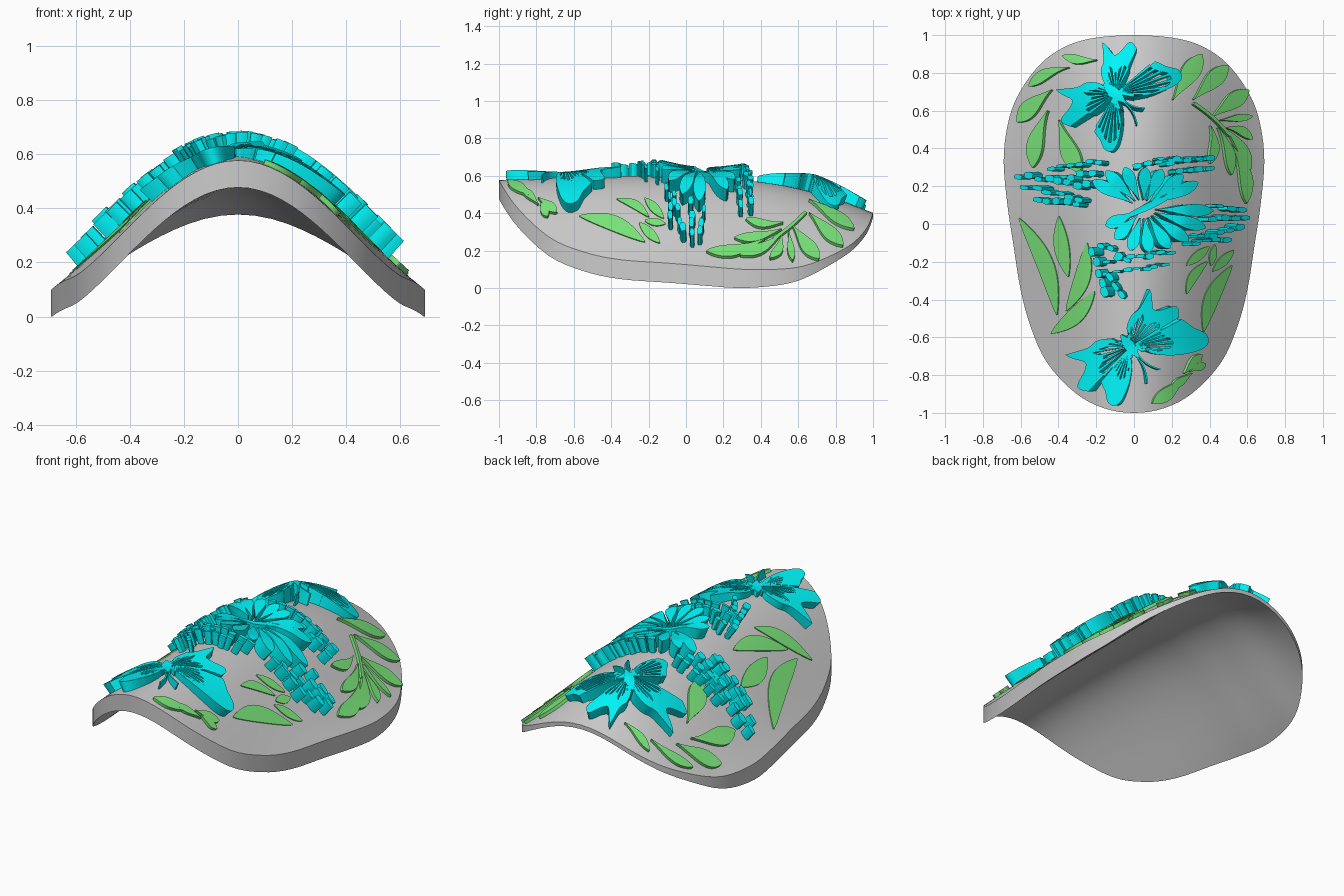
import bpy, bmesh, random
from math import sin, cos, pi, radians
from mathutils import Vector

if "Cube" in bpy.data.objects:
    bpy.data.objects.remove(bpy.data.objects["Cube"])

random.seed(4)


def curve(tab, x):
    """Smooth interpolation through (x, value) pairs."""
    n = len(tab)
    x = min(max(x, tab[0][0]), tab[-1][0])
    i = max(k for k in range(n - 1) if tab[k][0] <= x)

    def slope(k):
        a, b = tab[max(k - 1, 0)], tab[min(k + 1, n - 1)]
        return (b[1] - a[1]) / (b[0] - a[0])
    (x0, y0), (x1, y1) = tab[i], tab[i + 1]
    d = x1 - x0
    t = (x - x0) / d
    return ((2*t**3 - 3*t*t + 1) * y0 + (t**3 - 2*t*t + t) * d * slope(i)
            + (3*t*t - 2*t**3) * y1 + (t**3 - t*t) * d * slope(i + 1))


# Shell shape: crest height, sideways droop and thickness along y
CREST = [(-1, .58), (-.5, .6), (0, .6), (.35, .575), (.55, .545), (.78, .487), (1, .405)]
DROOP = [(-1, 1.12), (-.5, 1.09), (0, 1.01), (.34, .96), (.6, .91), (.88, .77), (1, .7)]
THICK = [(-1, .1), (.2, .103), (.5, .085), (.75, .05), (1, .025)]
HALF = [(0, -1), (.16, -.975), (.31, -.895), (.46, -.735), (.545, -.55), (.6, -.35), (.64, -.1),
        (.67, .1), (.69, .33), (.67, .52), (.62, .67), (.52, .82), (.4, .92), (.24, .98), (0, 1)]


def height(x, y):
    return curve(CREST, y) - curve(DROOP, y) * .299 * (1 - cos(pi * x / .95))


def normal(x, y):
    e = .005
    return Vector((height(x - e, y) - height(x + e, y),
                   height(x, y - e) - height(x, y + e), 2 * e)).normalized()


def finish(name, bm, colour=None, drop=0):
    bmesh.ops.recalc_face_normals(bm, faces=bm.faces)
    me = bpy.data.meshes.new(name)
    bm.to_mesh(me)
    bm.free()
    ob = bpy.data.objects.new(name, me)
    bpy.context.collection.objects.link(ob)
    ob.location.z = -drop
    if colour:
        mat = bpy.data.materials.get(colour[0]) or bpy.data.materials.new(colour[0])
        mat.diffuse_color = colour[1]
        mat.use_nodes = True
        mat.node_tree.nodes["Principled BSDF"].inputs["Base Color"].default_value = mat.diffuse_color
        me.materials.append(mat)
    bpy.ops.object.select_all(action='DESELECT')
    ob.select_set(True)
    bpy.context.view_layer.objects.active = ob
    bpy.ops.object.shade_smooth_by_angle(angle=radians(35))


# Shell: rings scaled from the egg outline, top and bottom skins
m = len(HALF) - 1
xs = [(-1, -HALF[1][0])] + [(i, p[0]) for i, p in enumerate(HALF)] + [(m + 1, -HALF[-2][0])]
ys = [(-1, HALF[1][1])] + [(i, p[1]) for i, p in enumerate(HALF)] + [(m + 1, HALF[-2][1])]
right = [(curve(xs, i * m / 56), curve(ys, i * m / 56)) for i in range(57)]
rim = right + [(-x, y) for x, y in right[-2:0:-1]]
N, RINGS = len(rim), 18
bm = bmesh.new()
skins = []
for low in (0, 1):
    z = lambda x, y: height(x, y) - low * curve(THICK, y)
    mid = bm.verts.new((0, 0, z(0, 0)))
    rings = [[bm.verts.new((x * r / RINGS, y * r / RINGS, z(x * r / RINGS, y * r / RINGS)))
              for x, y in rim] for r in range(1, RINGS + 1)]
    for j in range(N):
        k = (j + 1) % N
        bm.faces.new((mid, rings[0][j], rings[0][k]))
        for a, b in zip(rings, rings[1:]):
            bm.faces.new((a[j], b[j], b[k], a[k]))
    skins.append(rings[-1])
for j in range(N):
    k = (j + 1) % N
    bm.faces.new((skins[0][j], skins[1][j], skins[1][k], skins[0][k]))
DROP = min(v.co.z for v in bm.verts)
finish("shell", bm, None, DROP)

TEAL = ("teal", (0, .9, .93, 1))
GREEN = ("green", (.2, .8, .2, 1))


def loft(bm, A, B, h, cols=3, sink=.012):
    """Slab draped on the shell between two plan-view polylines; h is a height or h(x, y)."""
    T, L = [], []
    for a, b in zip(A, B):
        T.append([])
        L.append([])
        for c in range(cols + 1):
            t = c / cols
            x, y = a[0] + (b[0] - a[0]) * t, a[1] + (b[1] - a[1]) * t
            up = h(x, y) if callable(h) else h
            n = normal(x, y)
            x, y = x - n.x * up, y - n.y * up
            p = Vector((x, y, height(x, y)))
            T[-1].append(bm.verts.new(p + n * up))
            L[-1].append(bm.verts.new(p - n * sink))
    for g in (T, L):
        for r, s in zip(g, g[1:]):
            for c in range(cols):
                bm.faces.new((r[c], r[c + 1], s[c + 1], s[c]))
    loop = lambda g: g[0] + [r[-1] for r in g[1:-1]] + g[-1][::-1] + [r[0] for r in g[-2:0:-1]]
    t, l = loop(T), loop(L)
    for i in range(len(t)):
        k = (i + 1) % len(t)
        bm.faces.new((t[i], t[k], l[k], l[i]))


def strip(bm, p, q, h, width, bend=0, segs=10, cols=2):
    """Slab along a bent line, width(t) giving its half width."""
    p, q = Vector(p), Vector(q)
    d = q - p
    side = Vector((-d.y, d.x)).normalized()
    mids = [p + d * (i / segs) + side * bend * sin(pi * i / segs) for i in range(segs + 1)]
    loft(bm, [c + side * width(i / segs) for i, c in enumerate(mids)],
         [c - side * width(i / segs) for i, c in enumerate(mids)], h, cols)


# Leaves: base x, y, tip x, y, width, bend
RAISED = [(.21, .66, .36, .9, .095, 0), (.32, .66, .5, .84, .085, 0), (.42, .57, .61, .71, .08, 0),
          (.46, .55, .63, .57, .035, 0), (.48, .51, .63, .45, .045, .02), (.48, .51, .62, .29, .055, .02),
          (.52, .42, .6, .11, .065, .03), (.45, .51, .52, .26, .05, .02), (.41, .52, .41, .32, .045, .02),
          (-.2, .87, -.38, .89, .045, .01), (-.35, .83, -.56, .73, .055, -.02), (-.44, .71, -.62, .54, .085, -.01),
          (-.46, .6, -.54, .3, .08, -.02), (-.4, .55, -.29, .27, .09, -.01), (.27, -.81, .1, -.95, .065, .01),
          (.31, -.79, .2, -.87, .04, 0), (.27, -.79, .36, -.69, .045, 0), (.3, -.78, .38, -.74, .04, 0)]
INLAID = [(-.41, -.48, -.61, .03, .085, -.04), (-.35, -.28, -.4, .04, .075, .01), (-.36, -.46, -.25, -.1, .08, -.03),
          (-.44, -.58, -.21, -.36, .08, -.02), (.28, -.22, .4, -.12, .045, 0), (.41, -.22, .43, -.11, .035, 0),
          (.42, -.25, .53, -.14, .045, 0), (.37, -.57, .52, -.22, .075, .03), (.28, -.37, .39, -.2, .045, .02)]
for name, leaves, h, skew in (("raised_leaves", RAISED, .018, 1.6), ("inlaid_leaves", INLAID, .006, 1)):
    bm = bmesh.new()
    for x0, y0, x1, y1, w, b in leaves:
        strip(bm, (x0, y0), (x1, y1), h,
              lambda t: .002 + w / 2 * abs(sin(pi * t ** skew)) ** .85, b, 18, 4)
    if h > .01:
        strip(bm, (.32, .64), (.51, .47), h, lambda t: .008, .01)
    finish(name, bm, GREEN, DROP)

# Small butterflies: wing outlines as (angle from head, radius)
FORE = [(34, .13), (42, .27), (51, .4), (60, .41), (68, .35), (79, .31)]
HIND = [(82, .3), (92, .325), (100, .26), (110, .235), (119, .3), (122, .32), (126, .22), (138, .17), (152, .1)]


def butterfly(name, cx, cy, head, left, solid_fore, solid_hind, size, turn, high, fall):
    c = Vector((cx, cy))
    rise = lambda x, y: high - fall * (Vector((x, y)) - c).length
    bm = bmesh.new()
    for sgn, scales in ((1, (size, size)), (-1, (size * left[0], size * left[1]))):
        for wing, solid, scale, spin in ((FORE, solid_fore, scales[0], 0), (HIND, solid_hind, scales[1], turn)):
            def at(a, r):
                t = radians(head + sgn * (a + spin))
                return c + Vector((cos(t), sin(t))) * r * scale
            a0, a1 = wing[0][0], wing[-1][0]
            angs = [a0 + (a1 - a0) * i / 28 for i in range(29)]
            rad = [curve(wing, a) for a in angs]
            # outer solid part of the wing, then the thin veins
            loft(bm, [at(a, r * solid) for a, r in zip(angs, rad)],
                 [at(a, r) for a, r in zip(angs, rad)], rise, 4)
            for i in range(0, 29, 4):
                strip(bm, at(angs[i], .03), at(angs[i], rad[i] * (solid + .04)), rise,
                      lambda t: .002 + .005 * t, 0, 8, 1)
        strip(bm, at(6 - spin, .05), at(14 - spin, .2), rise, lambda t: .004, -.015 * sgn, 8, 1)
    d = Vector((cos(radians(head)), sin(radians(head))))
    strip(bm, c - d * .08, c + d * .07, rise, lambda t: .004 + .024 * sin(pi * t), 0, 10, 4)
    finish(name, bm, TEAL, DROP)


butterfly("front_butterfly", -.02, -.65, -51, (.78, 1.08), .55, .6, 1, 0, .025, -.11)
butterfly("rear_butterfly", -.1, .69, -40, (.84, 1.12), .84, .55, .88, 22, .105, .19)

# Large central butterfly: wing cells fanning out from the body
C = Vector((.05, .08))
rise = lambda x, y: min(.085, .03 + .25 * (Vector((x, y)) - C).length)
CELLS = [(-.22, .23), (-.15, .28), (-.05, .3), (.06, .3), (.15, .29), (.26, .26), (.34, .22), (-.15, -.01),
         (-.1, -.08), (-.02, -.14), (.08, -.15), (.19, -.13), (.29, -.09), (.38, -.02), (.42, .07)]
bm = bmesh.new()
for e in CELLS:
    d = Vector(e) - C
    strip(bm, C + d * .22, C + d, rise,
          lambda t: .003 + .03 * abs(sin(pi * t ** 1.9)) ** .7, 0, 14, 3)
strip(bm, (-.08, .02), (.24, .17), rise, lambda t: .004 + .014 * sin(pi * t), 0, 12, 2)
finish("central_wing_cells", bm, TEAL, DROP)

# Broken wing edges: rows of small upright blocks (start, end, half width)
ROWS = [(-.63, .26, -.22, .2, .018), (-.46, .29, -.15, .34, .013), (-.6, .2, -.25, .13, .013),
        (-.53, .14, -.27, .1, .016), (-.4, .24, -.2, .27, .016), (0, .31, .43, .36, .014),
        (.22, .27, .44, .3, .014), (.12, .34, .38, .35, .009), (.44, .09, .61, .07, .014),
        (.4, .03, .62, .03, .018), (.34, -.07, .6, -.02, .016), (.3, -.1, .52, -.08, .012),
        (-.23, -.12, -.14, -.4, .018), (-.19, -.1, -.02, -.2, .018), (-.16, -.2, .23, -.14, .014),
        (-.17, -.26, .2, -.22, .01), (-.15, -.27, -.05, -.4, .016)]
bm = bmesh.new()
for x0, y0, x1, y1, w in ROWS:
    p, q = Vector((x0, y0)), Vector((x1, y1))
    d = q - p
    n = max(3, round(d.length / .055))
    for i in range(n):
        j = Vector((random.uniform(-.008, .008), random.uniform(-.01, .01)))
        a, b = p + d * (i / n) + j, p + d * ((i + random.uniform(.7, .9)) / n) + j
        k = w * random.uniform(.65, 1.2)
        strip(bm, a, b, random.uniform(.07, .09), lambda t: k * (.6 + .4 * sin(pi * t)), 0, 4, 1)
finish("wing_edge_blocks", bm, TEAL, DROP)
